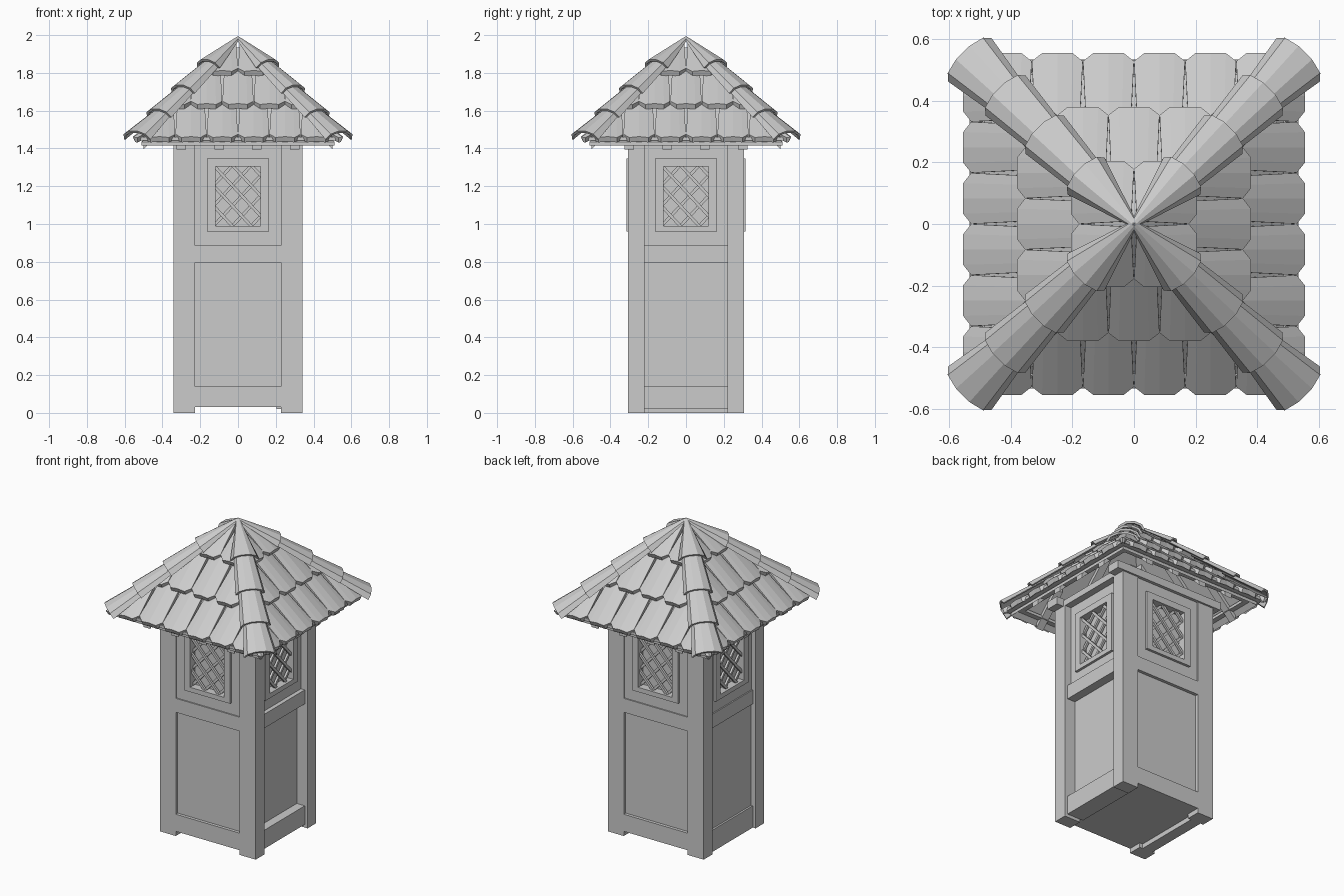
import bpy, bmesh, math
from mathutils import Matrix, Vector

cube = bpy.data.objects.get("Cube")
if cube:
    bpy.data.objects.remove(cube, do_unlink=True)

grey = bpy.data.materials.new("plain_grey")
grey.use_nodes = True
colour = (0.6, 0.6, 0.6, 1)
grey.diffuse_color = colour
grey.node_tree.nodes["Principled BSDF"].inputs["Base Color"].default_value = colour


def finish(name, bm, turn=0.0):
    """Turn the part about z and make it an object."""
    bmesh.ops.recalc_face_normals(bm, faces=bm.faces)
    bm.transform(Matrix.Rotation(turn, 4, 'Z'))
    mesh = bpy.data.meshes.new(name)
    bm.to_mesh(mesh)
    bm.free()
    mesh.materials.append(grey)
    obj = bpy.data.objects.new(name, mesh)
    bpy.context.collection.objects.link(obj)


def add_box(bm, lo, hi, extra=Matrix()):
    lo, hi = Vector(lo), Vector(hi)
    size = Matrix.Diagonal((*(hi - lo), 1))
    bmesh.ops.create_cube(bm, size=1, matrix=extra @ Matrix.Translation((lo + hi) / 2) @ size)


def box(name, lo, hi, turn=0.0):
    bm = bmesh.new()
    add_box(bm, lo, hi)
    finish(name, bm, turn)


def ring(name, outer, inner, y0, y1, turn):
    """Upright rectangular frame; rectangles are x0, x1, z0, z1."""
    bm = bmesh.new()
    loops = []
    for (a, b, c, d), y in ((outer, y0), (inner, y0), (inner, y1), (outer, y1)):
        loops.append([bm.verts.new(p) for p in ((a, y, c), (b, y, c), (b, y, d), (a, y, d))])
    for i in range(4):
        p, q = loops[i], loops[(i + 1) % 4]
        for j in range(4):
            k = (j + 1) % 4
            bm.faces.new((p[j], p[k], q[k], q[j]))
    finish(name, bm, turn)


def add_slab(bm, top, bottom):
    """Closed slab between two matching grids of points."""
    grids = [[[bm.verts.new(p) for p in row] for row in g] for g in (top, bottom)]
    rows, cols = len(top), len(top[0])
    for g in grids:
        for r in range(rows - 1):
            for c in range(cols - 1):
                bm.faces.new((g[r][c], g[r][c + 1], g[r + 1][c + 1], g[r + 1][c]))
    rim = [(0, c) for c in range(cols)] + [(r, cols - 1) for r in range(1, rows)]
    rim += [(rows - 1, c) for c in range(cols - 2, -1, -1)] + [(r, 0) for r in range(rows - 2, 0, -1)]
    for (a, b), (c, d) in zip(rim, rim[1:] + rim[:1]):
        bm.faces.new((grids[0][a][b], grids[0][c][d], grids[1][c][d], grids[1][a][b]))


def clip(bm, point, normal):
    """Cut away everything past a plane and close the cut."""
    geom = bm.verts[:] + bm.edges[:] + bm.faces[:]
    cut = bmesh.ops.bisect_plane(bm, geom=geom, plane_co=point, plane_no=normal, clear_outer=True)
    edges = [e for e in cut["geom_cut"] if isinstance(e, bmesh.types.BMEdge)]
    if edges:
        bmesh.ops.holes_fill(bm, edges=edges, sides=0)


# Corner posts
for sx in (-1, 1):
    for sy in (-1, 1):
        xs, ys = sorted((sx * 0.228, sx * 0.342)), sorted((sy * 0.22, sy * 0.308))
        box("corner_post", (xs[0], ys[0], 0), (xs[1], ys[1], 1.43))

# Floor
box("floor", (-0.3, -0.29, 0.03), (0.3, 0.29, 0.06))

# Walls: name, half width, post face, rail face, panel face, rail bottom
walls = (("front", 0.228, 0.308, 0.308, 0.288, 0.03),
         ("left", 0.22, 0.342, 0.322, 0.265, 0.02),
         ("back", 0.228, 0.308, 0.308, 0.288, 0.03),
         ("right", 0.22, 0.342, 0.322, 0.31, 0.0))
hole = (-0.12, 0.12, 0.99, 1.305)
for k, (side, w, post, rail, panel, foot) in enumerate(walls):
    turn = k * math.pi / 2
    back = -panel + 0.06
    box(side + "_lower_panel", (-w, -panel, 0.05), (w, back, 0.85), turn)
    box(side + "_bottom_rail", (-w, -rail, foot), (w, back, 0.14), turn)
    box(side + "_middle_rail", (-w, -rail, 0.797), (w, back, 0.887), turn)
    upper = min(panel + 0.03, rail - 0.008)
    ring(side + "_window_wall", (-w, w, 0.88, 1.43), hole, -upper, back, turn)
    ring(side + "_window_frame", (-0.165, 0.165, 0.96, 1.347), hole, -upper - 0.016, -upper + 0.01, turn)
    box(side + "_window_pane", (-0.13, -upper + 0.035, 0.98), (0.13, -upper + 0.05, 1.32), turn)
    # Diagonal lattice trimmed to the opening
    bm = bmesh.new()
    for lean in (-1, 1):
        y = -upper + 0.012 + 0.006 * lean
        for i in range(-3, 4):
            place = Matrix.Translation((i * 0.1 + 0.02, y, 1.15)) @ Matrix.Rotation(lean * math.radians(43), 4, 'Y')
            add_box(bm, (-0.008, -0.007, -0.4), (0.008, 0.007, 0.4), place)
    for point, normal in (((hole[0], 0, 0), (-1, 0, 0)), ((hole[1], 0, 0), (1, 0, 0)),
                          ((0, 0, hole[2]), (0, 0, -1)), ((0, 0, hole[3]), (0, 0, 1))):
        clip(bm, point, normal)
    finish(side + "_lattice", bm, turn)

# Top plates carrying the roof
for s in (-1, 1):
    ys, xs = sorted((s * 0.235, s * 0.32)), sorted((s * 0.25, s * 0.34))
    box("long_top_plate", (-0.39, ys[0], 1.42), (0.39, ys[1], 1.47))
    box("cross_top_plate", (xs[0], -0.3, 1.42), (xs[1], 0.3, 1.46))

# Tile rows: upper distance, lower distance, tile centres offset
tile = 0.166
rows = ((0.34, 0.555, 0.5), (0.15, 0.38, 0.0), (0.0, 0.205, 0.5))
for k in range(4):
    turn = k * math.pi / 2
    # Boards under the tiles
    bm = bmesh.new()
    deck = [[(-d, -d, 1.945 - d), (d, -d, 1.945 - d)] for d in (0.01, 0.51)]
    add_slab(bm, deck, [[(x, y, z - 0.02) for x, y, z in row] for row in deck])
    finish("roof_deck", bm, turn)
    # Rafters and eave batten
    bm = bmesh.new()
    for x in (-0.3, -0.1, 0.1, 0.3):
        beam = [[(x + s, -d, 1.93 - d) for s in (-0.025, 0.025)] for d in (abs(x) + 0.02, 0.5)]
        add_slab(bm, beam, [[(a, b, c - 0.035) for a, b, c in row] for row in beam])
    finish("rafters", bm, turn)
    ring_lo, ring_hi = 0.45, 0.535
    bm = bmesh.new()
    batten = [[(-d, -d, 1.46), (d, -d, 1.46)] for d in (ring_lo, ring_hi)]
    add_slab(bm, batten, [[(x, y, z - 0.018) for x, y, z in row] for row in batten])
    finish("eave_batten", bm, turn)
    for up, low, shift in rows:
        bm = bmesh.new()
        for i in range(-4, 5):
            centre = (i + shift) * tile
            if abs(centre) - tile / 2 > low - 0.02:
                continue
            top = []
            for d, lift, narrow in ((up, -0.028, 0.88), (low, 0.012, 0.995)):
                line = []
                for u in (-1, -0.6, 0, 0.6, 1):
                    trim = 0.026 * max(0, abs(u) - 0.6) / 0.4 if d == low else 0
                    crown = 0.014 * (1 - u * u)
                    line.append((centre + u * narrow * tile / 2, -(d - trim), 2 - d + trim + lift + crown - 0.008))
                top.append(line)
            add_slab(bm, top, [[(x, y + 0.012, z - 0.026) for x, y, z in line] for line in top])
        for s in (-1, 1):
            clip(bm, (0, 0, 0), (s, 1, 0))
        finish("roof_tile_row", bm, turn)

# Hip caps: upper distance, lower distance, half widths and heights of both ends
caps = ((0.0, 0.22, 0.012, 0.085, 0.02), (0.16, 0.41, 0.055, 0.088, 0.035),
        (0.34, 0.59, 0.06, 0.092, 0.035), (0.52, 0.755, 0.06, 0.1, 0.035))
slope = math.atan(0.707)
for k in range(4):
    for up, low, w_up, w_low, h_up in caps:
        grids = []
        for thin in (0, 0.014):
            grid = []
            for r, base, w, h in ((up, 1.978, w_up, h_up), (low, 1.982, w_low, 0.058)):
                line = []
                for j in range(6):
                    a = math.pi * j / 5
                    out = max(h - thin, 0.004) * math.sin(a)
                    line.append((max(w - thin, 0.004) * math.cos(a), -r - out * math.sin(slope) * (r > 0),
                                 base - 0.707 * r + out * math.cos(slope)))
                grid.append(line)
            grids.append(grid)
        bm = bmesh.new()
        add_slab(bm, *grids)
        finish("hip_cap", bm, math.pi / 4 + k * math.pi / 2)
